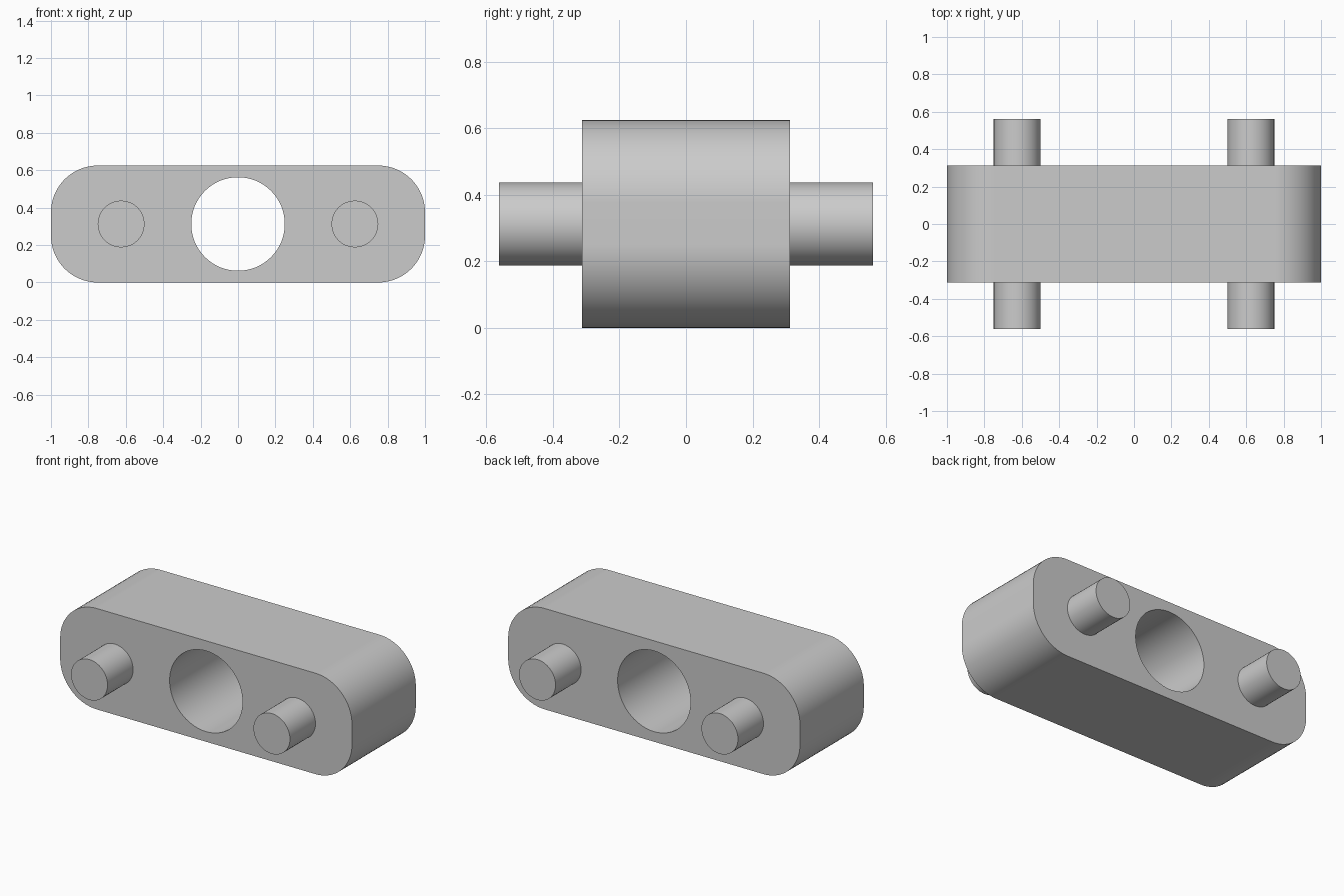
import bpy, bmesh, math
from mathutils import Matrix

old = bpy.data.objects.get("Cube")
if old:
    bpy.data.objects.remove(old, do_unlink=True)

HALF_DEPTH = 0.3125
HEIGHT = 0.625
MID_Z = HEIGHT / 2
PIN_X = 0.625
PIN_LENGTH = 0.25

grey = bpy.data.materials.new("light_grey")
grey.use_nodes = True
colour = (0.6, 0.6, 0.6, 1)
grey.diffuse_color = colour
grey.node_tree.nodes["Principled BSDF"].inputs["Base Color"].default_value = colour


def smooth(obj):
    bpy.ops.object.select_all(action='DESELECT')
    obj.select_set(True)
    bpy.context.view_layer.objects.active = obj
    bpy.ops.object.shade_smooth_by_angle(angle=math.radians(30))


def cylinder(name, radius, depth, x, y, sides=64):
    """Cylinder lying along y at mid height."""
    bpy.ops.mesh.primitive_cylinder_add(
        vertices=sides, radius=radius, depth=depth,
        location=(x, y, MID_Z), rotation=(math.pi / 2, 0, 0))
    obj = bpy.context.object
    obj.name = name
    obj.data.materials.append(grey)
    return obj


# Body: block with its four long edges rounded
bm = bmesh.new()
bmesh.ops.create_cube(bm, size=1, matrix=Matrix.Translation((0, 0, MID_Z))
                      @ Matrix.Diagonal((2, 2 * HALF_DEPTH, HEIGHT, 1)))
long_edges = [e for e in bm.edges
              if abs(e.verts[0].co.y - e.verts[1].co.y) > HALF_DEPTH]
bmesh.ops.bevel(bm, geom=long_edges, offset=0.25, segments=16,
                profile=0.5, affect='EDGES')
mesh = bpy.data.meshes.new("body")
bm.to_mesh(mesh)
bm.free()
mesh.materials.append(grey)
body = bpy.data.objects.new("body", mesh)
bpy.context.collection.objects.link(body)

# Round bore through the middle
cutter = cylinder("bore_cutter", 0.25, 1, 0, 0)
bore = body.modifiers.new("bore", 'BOOLEAN')
bore.operation = 'DIFFERENCE'
bore.solver = 'EXACT'
bore.object = cutter
bpy.context.view_layer.objects.active = body
bpy.ops.object.modifier_apply(modifier=bore.name)
bpy.data.objects.remove(cutter, do_unlink=True)
smooth(body)
body.modifiers.new("flat_sides", 'WEIGHTED_NORMAL').keep_sharp = True

# Pins on the front and back, left and right
for side, sx in (("left", 1), ("right", -1)):
    for end, sy in (("front", -1), ("back", 1)):
        pin = cylinder(f"{end}_{side}_pin", 0.125, PIN_LENGTH,
                       sx * PIN_X, sy * (HALF_DEPTH + PIN_LENGTH / 2), 48)
        smooth(pin)
